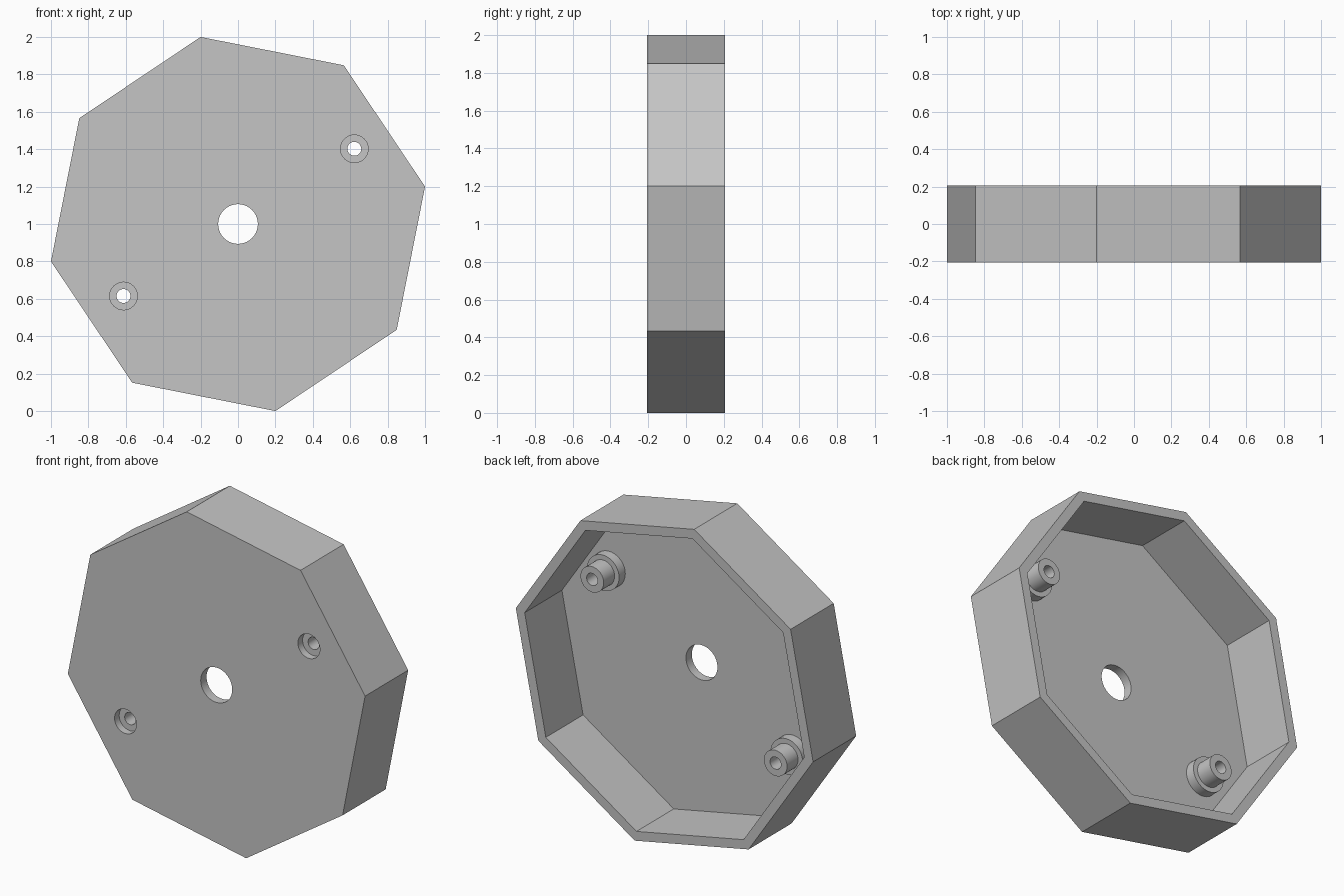
import bpy, bmesh, math
from mathutils import Matrix, Vector

cube = bpy.data.objects.get("Cube")
if cube:
    bpy.data.objects.remove(cube, do_unlink=True)

HALF = 0.207                      # half depth of the housing
WALL = 0.056
FLOOR = -HALF + WALL              # inner surface of the front plate
TILT = math.atan(0.2)             # turn of the octagon
RADIUS = 1 / math.cos(TILT)
BOSSES = {"left_boss": (0.622, 1.402), "right_boss": (-0.612, 0.615)}

grey = bpy.data.materials.new("plain_grey")
grey.use_nodes = True
colour = (0.56, 0.56, 0.56, 1)
grey.diffuse_color = colour
grey.node_tree.nodes["Principled BSDF"].inputs["Base Color"].default_value = colour


def add_object(name, bm):
    bmesh.ops.recalc_face_normals(bm, faces=bm.faces)
    mesh = bpy.data.meshes.new(name)
    bm.to_mesh(mesh)
    bm.free()
    mesh.materials.append(grey)
    obj = bpy.data.objects.new(name, mesh)
    bpy.context.collection.objects.link(obj)
    return obj


def prism(name, sides, radius, y0, y1, x=0, z=1, turn=0):
    """Upright-facing prism along y."""
    bm = bmesh.new()
    place = (Matrix.Translation((x, (y0 + y1) / 2, z))
             @ Matrix.Rotation(math.pi / 2, 4, "X") @ Matrix.Rotation(turn, 4, "Z"))
    bmesh.ops.create_cone(bm, cap_ends=True, segments=sides, radius1=radius,
                          radius2=radius, depth=y1 - y0, matrix=place)
    return add_object(name, bm)


def activate(obj):
    bpy.ops.object.select_all(action="DESELECT")
    obj.select_set(True)
    bpy.context.view_layer.objects.active = obj


def cut(target, cutter):
    cutter.hide_render = True
    mod = target.modifiers.new("cut", "BOOLEAN")
    mod.operation = "DIFFERENCE"
    mod.solver = "EXACT"
    mod.object = cutter
    activate(target)
    bpy.ops.object.modifier_apply(modifier=mod.name)
    bpy.data.objects.remove(cutter, do_unlink=True)


# Octagonal housing, open at the back
housing = prism("housing", 8, RADIUS, -HALF, HALF, turn=TILT)
inner = RADIUS - WALL / math.cos(math.pi / 8)
cut(housing, prism("pocket_cutter", 8, inner, FLOOR, HALF + 0.2, turn=TILT))

# Centre hole, screw holes and their counterbores
cut(housing, prism("centre_cutter", 64, 0.106, -0.5, 0.5))
for x, z in BOSSES.values():
    cut(housing, prism("screw_cutter", 40, 0.037, -0.5, 0.5, x, z))
    cut(housing, prism("counterbore_cutter", 40, 0.074, -0.5, -HALF + 0.045, x, z))

# Stepped hollow bosses on the inner floor: (radius, y) profile spun about y
PROFILE = [(0.108, FLOOR), (0.108, FLOOR + 0.06), (0.078, FLOOR + 0.06),
           (0.078, FLOOR + 0.165), (0.037, FLOOR + 0.165), (0.037, FLOOR)]
bosses = []
for name, (x, z) in BOSSES.items():
    bm = bmesh.new()
    verts = [bm.verts.new((x + r, y, z)) for r, y in PROFILE]
    edges = [bm.edges.new(pair) for pair in zip(verts, verts[1:])]
    bmesh.ops.spin(bm, geom=verts + edges, cent=Vector((x, 0, z)), axis=(0, 1, 0),
                   angle=2 * math.pi, steps=40, use_duplicate=False)
    bmesh.ops.remove_doubles(bm, verts=bm.verts, dist=0.0001)
    obj = add_object(name, bm)
    # The outer wall must face away from the boss axis
    bm = bmesh.new()
    bm.from_mesh(obj.data)
    outer = max(bm.faces, key=lambda f: f.calc_center_median().x)
    if outer.normal.x < 0:
        bmesh.ops.reverse_faces(bm, faces=bm.faces)
    bm.to_mesh(obj.data)
    bm.free()
    bosses.append(obj)

# Round parts smooth, edges sharp
for obj in [housing] + bosses:
    activate(obj)
    bpy.ops.object.shade_smooth_by_angle(angle=math.radians(30))
